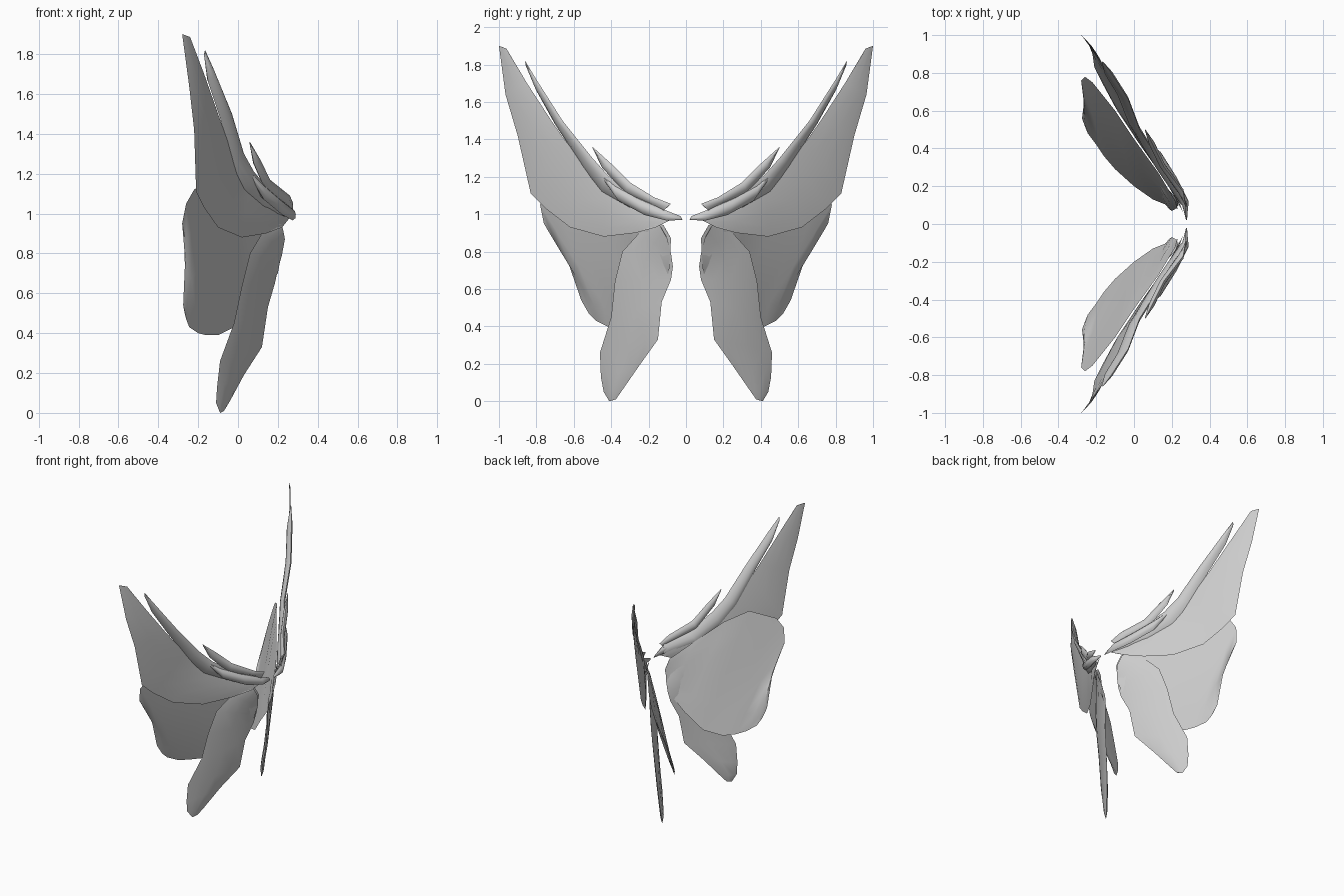
import bpy, bmesh, math
from mathutils import Vector

cube = bpy.data.objects.get("Cube")
if cube:
    bpy.data.objects.remove(cube, do_unlink=True)

grey = bpy.data.materials.new("plain_grey")
grey.use_nodes = True
colour = (0.6, 0.6, 0.6, 1)
grey.diffuse_color = colour
grey.node_tree.nodes["Principled BSDF"].inputs["Base Color"].default_value = colour

OUT = Vector((0.87, 0.49, 0))  # outward direction of the +y wing


def panel(name, edge_a, edge_b, thick, bulge=0.0):
    """Thin lens-shaped panel lofted between two edges, mirrored to both sides."""
    bm = bmesh.new()
    n = len(edge_a)
    section = [(0, 0), (0.2, 0.8), (0.5, 1), (0.8, 0.8),
               (1, 0), (0.8, -0.8), (0.5, -1), (0.2, -0.8)]
    rings = []
    for i, (a, b) in enumerate(zip(edge_a, edge_b)):
        a, b = Vector(a), Vector(b)
        taper = 0.15 if i in (0, n - 1) else 1.0
        ring = []
        for f, h in section:
            arch = bulge * 4 * f * (1 - f)
            ring.append(bm.verts.new(a.lerp(b, f) + OUT * taper * (h * thick / 2 + arch)))
        rings.append(ring)
    k = len(section)
    for r, s in zip(rings, rings[1:]):
        for j in range(k):
            bm.faces.new((r[j], r[(j + 1) % k], s[(j + 1) % k], s[j]))
    bm.faces.new(rings[0])
    bm.faces.new(rings[-1])
    bmesh.ops.recalc_face_normals(bm, faces=bm.faces)
    me = bpy.data.meshes.new(name)
    bm.to_mesh(me)
    bm.free()
    me.materials.append(grey)
    ob = bpy.data.objects.new(name, me)
    bpy.context.collection.objects.link(ob)
    mirror = ob.modifiers.new("both_sides", 'MIRROR')
    mirror.use_axis = (False, True, False)
    mirror.use_mirror_merge = False
    bpy.ops.object.select_all(action='DESELECT')
    ob.select_set(True)
    bpy.context.view_layer.objects.active = ob
    bpy.ops.object.shade_smooth_by_angle(angle=math.radians(50))


# Large upper wing blade
panel("upper_wings",
      [(.26, .06, .98), (.15, .27, 1.03), (.05, .42, 1.13), (0, .5, 1.21), (-.03, .57, 1.3),
       (-.065, .65, 1.4), (-.1, .72, 1.5), (-.17, .85, 1.7), (-.24, .96, 1.885)],
      [(.22, .16, .93), (.14, .27, .9), (.02, .44, .88), (-.1, .62, .93), (-.17, .75, 1.03),
       (-.21, .83, 1.11), (-.22, .9, 1.42), (-.245, .965, 1.64), (-.28, 1, 1.9)],
      0.012)

# Broad hind wing behind the upper blade
panel("hind_wings",
      [(.22, .12, .94), (.13, .27, 1.03), (0, .45, 1.15), (-.1, .6, 1.2), (-.22, .75, 1.12),
       (-.26, .78, 1.05), (-.28, .76, .95), (-.265, .64, .77), (-.275, .56, .54)],
      [(.23, .08, .87), (.2, .09, .7), (.1, .13, .57), (0, .2, .44), (-.1, .29, .39),
       (-.16, .36, .39), (-.2, .42, .4), (-.245, .48, .43), (-.26, .52, .47)],
      0.014)

# Hanging tail blade in front
panel("tail_wings",
      [(.22, .14, .94), (.12, .25, .9), (.06, .34, .8), (.02, .38, .64), (-.02, .4, .45),
       (-.09, .46, .26), (-.105, .455, .13), (-.11, .44, .05), (-.09, .41, 0)],
      [(.235, .1, .87), (.22, .08, .79), (.2, .07, .72), (.185, .08, .65), (.15, .13, .53),
       (.12, .15, .33), (.03, .25, .19), (-.04, .34, .06), (-.07, .375, .01)],
      0.025)

# Long strip along the leading edge
panel("leading_edges",
      [(.27, .12, 1.04), (.18, .27, 1.09), (.08, .42, 1.21), (.03, .5, 1.3),
       (-.03, .66, 1.5), (-.12, .8, 1.72), (-.165, .86, 1.82)],
      [(.25, .1, .98), (.12, .3, 1.03), (.03, .45, 1.12), (-.03, .55, 1.25),
       (-.09, .7, 1.48), (-.15, .8, 1.66), (-.17, .855, 1.79)],
      0.03)

# Short rounded covert at the root
panel("root_coverts",
      [(.275, .03, .99), (.27, .12, 1.025), (.2, .25, 1.08), (.12, .38, 1.15), (.06, .45, 1.21)],
      [(.28, .02, .97), (.275, .1, .965), (.22, .22, .995), (.13, .36, 1.07), (.06, .445, 1.19)],
      0.04)

# Pointed spike above the root
panel("root_spikes",
      [(.275, .08, 1.055), (.26, .17, 1.09), (.16, .3, 1.17), (.11, .4, 1.27), (.06, .5, 1.36)],
      [(.275, .12, 1.02), (.22, .2, 1.06), (.14, .32, 1.11), (.08, .45, 1.25), (.06, .495, 1.345)],
      0.03)
